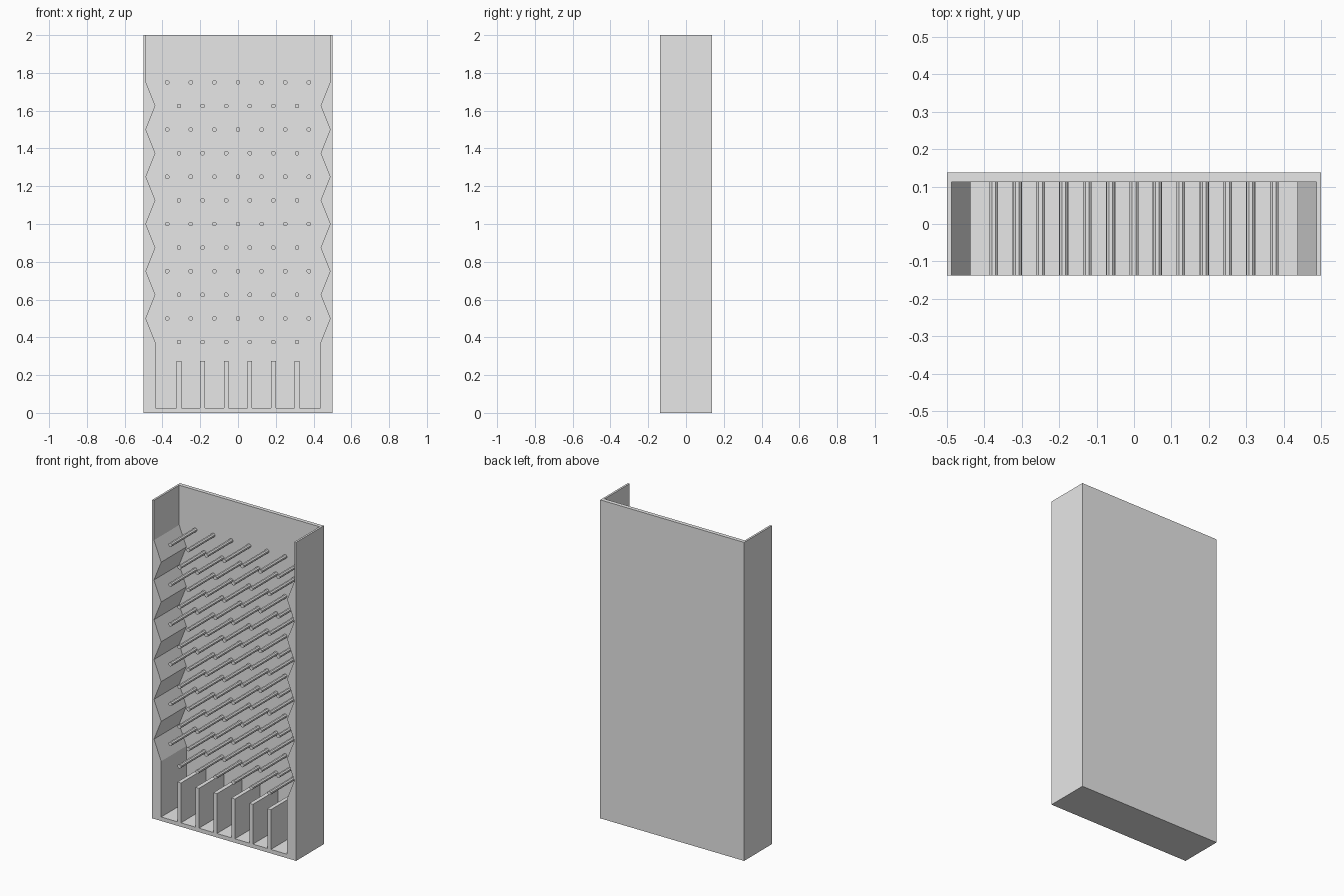
import bpy, bmesh, math

if "Cube" in bpy.data.objects:
    bpy.data.objects.remove(bpy.data.objects["Cube"])

FRONT, INNER, BACK = -0.1375, 0.1125, 0.1375

grey = bpy.data.materials.new("light grey")
grey.diffuse_color = (0.8, 0.8, 0.8, 1)
grey.use_nodes = True
grey.node_tree.nodes["Principled BSDF"].inputs["Base Color"].default_value = grey.diffuse_color


def extrude_profiles(name, profiles, y0, y1):
    """Extrude closed x/z outlines from y0 back to y1 as one object."""
    bm = bmesh.new()
    for pts in profiles:
        face = bm.faces.new([bm.verts.new((x, y0, z)) for x, z in pts])
        res = bmesh.ops.extrude_face_region(bm, geom=[face], use_keep_orig=True)
        verts = [v for v in res["geom"] if isinstance(v, bmesh.types.BMVert)]
        bmesh.ops.translate(bm, verts=verts, vec=(0, y1 - y0, 0))
    bmesh.ops.recalc_face_normals(bm, faces=bm.faces)
    mesh = bpy.data.meshes.new(name)
    bm.to_mesh(mesh)
    bm.free()
    mesh.materials.append(grey)
    obj = bpy.data.objects.new(name, mesh)
    bpy.context.collection.objects.link(obj)
    return obj


# back board
extrude_profiles("back_board", [[(-0.5, 0), (0.5, 0), (0.5, 2), (-0.5, 2)]], INNER, BACK)

# frame: zigzag side walls, floor and slot dividers in one outline
zigzag = [(0.4875, 2.0)]
zigzag += [(0.4875 if i % 2 == 0 else 0.4375, 1.75 - 0.125 * i) for i in range(12)]
zigzag += [(0.4375, 0.025)]
dividers = []
for i in range(6):
    x = 0.3125 - 0.125 * i
    dividers += [(x + 0.0125, 0.025), (x + 0.0125, 0.275),
                 (x - 0.0125, 0.275), (x - 0.0125, 0.025)]
left = [(-x, z) for x, z in reversed(zigzag)]
outline = [(-0.5, 2), (-0.5, 0), (0.5, 0), (0.5, 2)] + zigzag + dividers + left
extrude_profiles("frame_with_slots", [outline], FRONT, INNER)

# staggered rows of octagonal pegs
R = 0.0125
pegs = []
for row in range(12):
    count = 7 - row % 2
    for k in range(count):
        cx, cz = (k - (count - 1) / 2) * 0.125, 1.75 - 0.125 * row
        pegs.append([(cx + R * math.cos(math.pi * (2 * s + 1) / 8),
                      cz + R * math.sin(math.pi * (2 * s + 1) / 8)) for s in range(8)])
extrude_profiles("pegs", pegs, FRONT, INNER)
